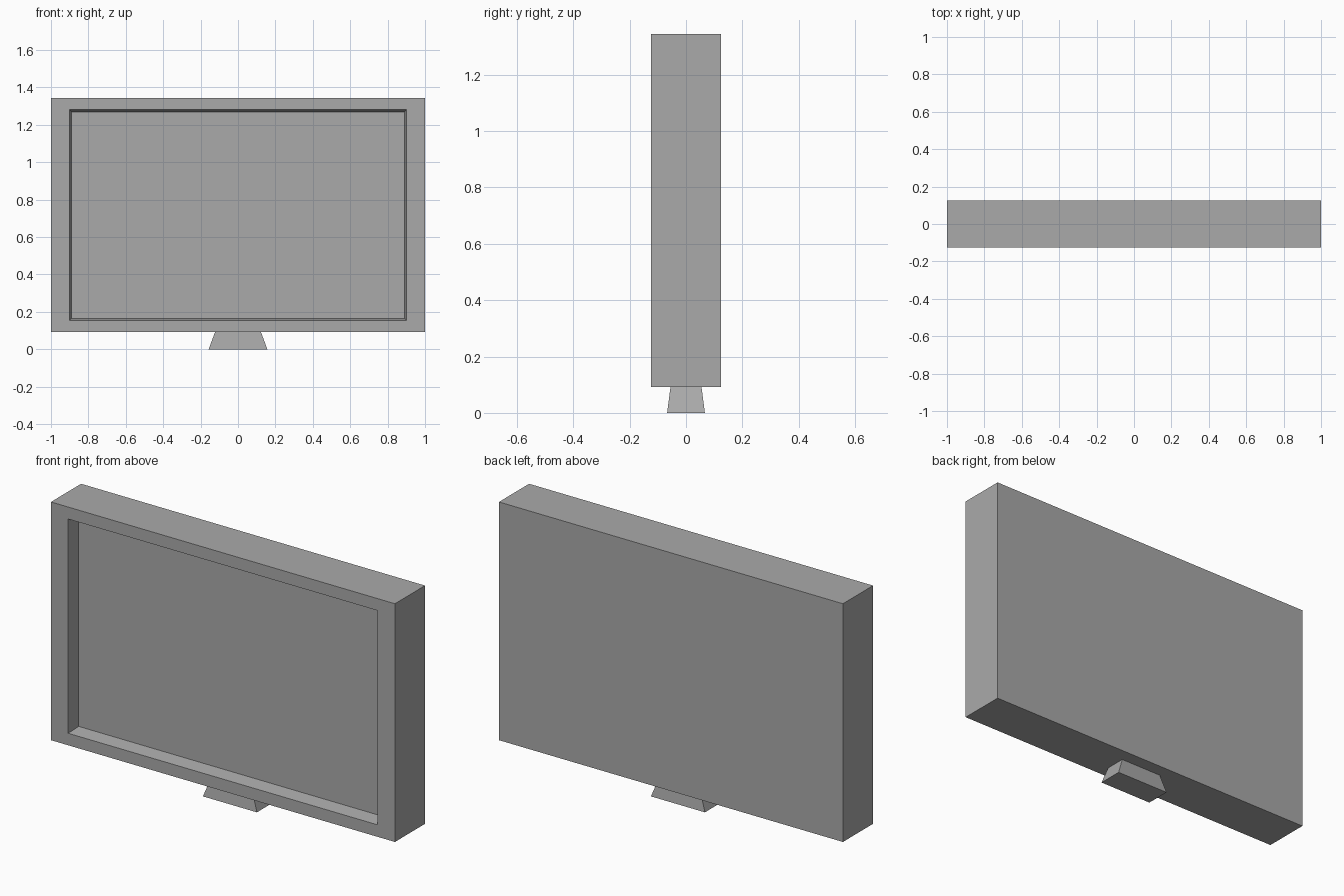
import bpy, bmesh
from mathutils import Vector

cube = bpy.data.objects.get("Cube")
if cube:
    bpy.data.objects.remove(cube, do_unlink=True)

grey = bpy.data.materials.new("mid_grey")
grey.use_nodes = True
colour = (0.4, 0.4, 0.4, 1)
grey.diffuse_color = colour
grey.node_tree.nodes["Principled BSDF"].inputs["Base Color"].default_value = colour


def finish(name, bm):
    mesh = bpy.data.meshes.new(name)
    bm.to_mesh(mesh)
    bm.free()
    mesh.materials.append(grey)
    obj = bpy.data.objects.new(name, mesh)
    bpy.context.collection.objects.link(obj)
    return obj


def box(low, high):
    bm = bmesh.new()
    bmesh.ops.create_cube(bm, size=1)
    low, high = Vector(low), Vector(high)
    for v in bm.verts:
        v.co = (low + high) / 2 + v.co * (high - low)
    return bm


def fit_face(face, half_x, z_low, z_high, y):
    """Place the corners of a front-facing quad on a rectangle."""
    middle = face.calc_center_median().z
    for v in face.verts:
        v.co = (half_x if v.co.x > 0 else -half_x, y,
                z_high if v.co.z > middle else z_low)


# Casing with a recessed screen in its front
bm = box((-1, -0.125, 0.092), (1, 0.125, 1.344))
bm.faces.ensure_lookup_table()
screen = min(bm.faces, key=lambda f: f.calc_center_median().y)
bmesh.ops.inset_region(bm, faces=[screen], thickness=0.05)
fit_face(screen, 0.9, 0.155, 1.281, -0.125)
# Second ring: sloping walls of the recess
bmesh.ops.inset_region(bm, faces=[screen], thickness=0.01)
fit_face(screen, 0.89, 0.166, 1.27, -0.052)
finish("screen_casing", bm)

# Tapered foot under the casing
bm = box((-0.157, -0.067, 0), (0.157, 0.067, 0.092))
for v in bm.verts:
    if v.co.z > 0.05:
        v.co.x *= 0.123 / 0.157
        v.co.y *= 0.055 / 0.067
finish("foot", bm)
